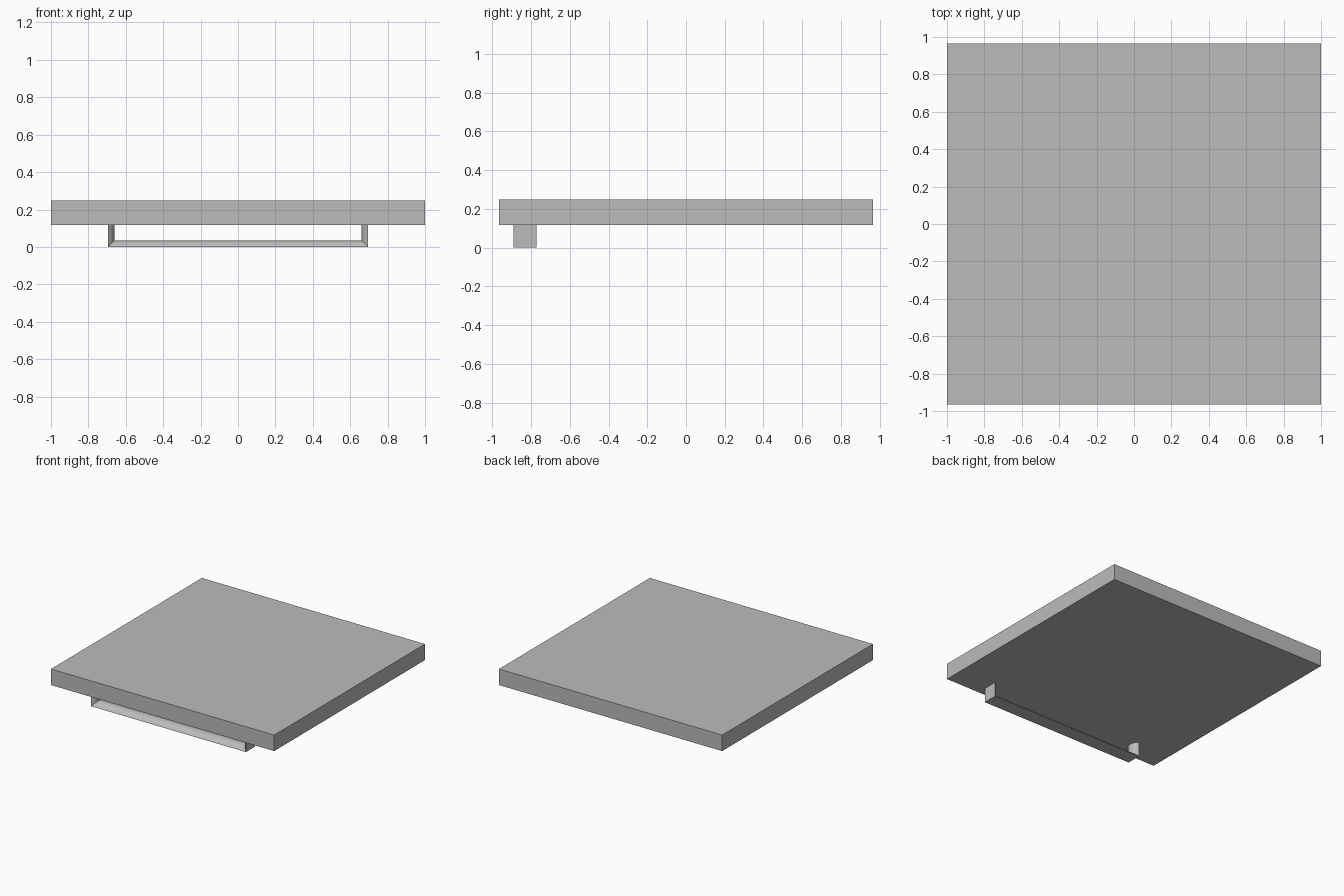
import bpy, bmesh, math

cube = bpy.data.objects.get("Cube")
if cube:
    bpy.data.objects.remove(cube, do_unlink=True)

GREY = (0.5, 0.5, 0.5, 1)
mat = bpy.data.materials.new("plain grey")
mat.use_nodes = True
mat.diffuse_color = GREY
mat.node_tree.nodes["Principled BSDF"].inputs["Base Color"].default_value = GREY


def finish(name, bm):
    bmesh.ops.recalc_face_normals(bm, faces=bm.faces)
    mesh = bpy.data.meshes.new(name)
    bm.to_mesh(mesh)
    bm.free()
    mesh.materials.append(mat)
    obj = bpy.data.objects.new(name, mesh)
    bpy.context.collection.objects.link(obj)
    return obj


# Flat panel
BOTTOM, TOP = 0.118, 0.248
bm = bmesh.new()
bmesh.ops.create_cube(bm, size=1)
for v in bm.verts:
    v.co.x *= 2
    v.co.y *= 1.93
    v.co.z = TOP if v.co.z > 0 else BOTTOM
finish("panel", bm)

# Handle: flat outside, rounded inside, mitred at both corners
HALF, Y_MID, HALF_WIDTH, BULGE, STEPS = 0.695, -0.832, 0.059, 0.034, 16
radius = (HALF_WIDTH ** 2 + BULGE ** 2) / (2 * BULGE)
sweep = math.asin(HALF_WIDTH / radius)
bm = bmesh.new()
rows = []
for i in range(STEPS + 1):
    a = sweep * (2 * i / STEPS - 1)
    y = Y_MID + radius * math.sin(a)
    d = max(0, radius * math.cos(a) - radius + BULGE)
    path = [(d - HALF, BOTTOM), (d - HALF, d), (HALF - d, d), (HALF - d, BOTTOM)]
    rows.append([bm.verts.new((x, y, z)) for x, z in path])
for k in range(3):
    for r, s in zip(rows, rows[1:]):
        bm.faces.new((r[k], r[k + 1], s[k + 1], s[k]))
    first, last = rows[0], rows[-1]
    bm.faces.new((first[k], last[k], last[k + 1], first[k + 1]))
for k in (0, 3):
    bm.faces.new([r[k] for r in rows])
handle = finish("handle", bm)

bpy.ops.object.select_all(action="DESELECT")
handle.select_set(True)
bpy.context.view_layer.objects.active = handle
bpy.ops.object.shade_smooth_by_angle(angle=math.radians(30))
